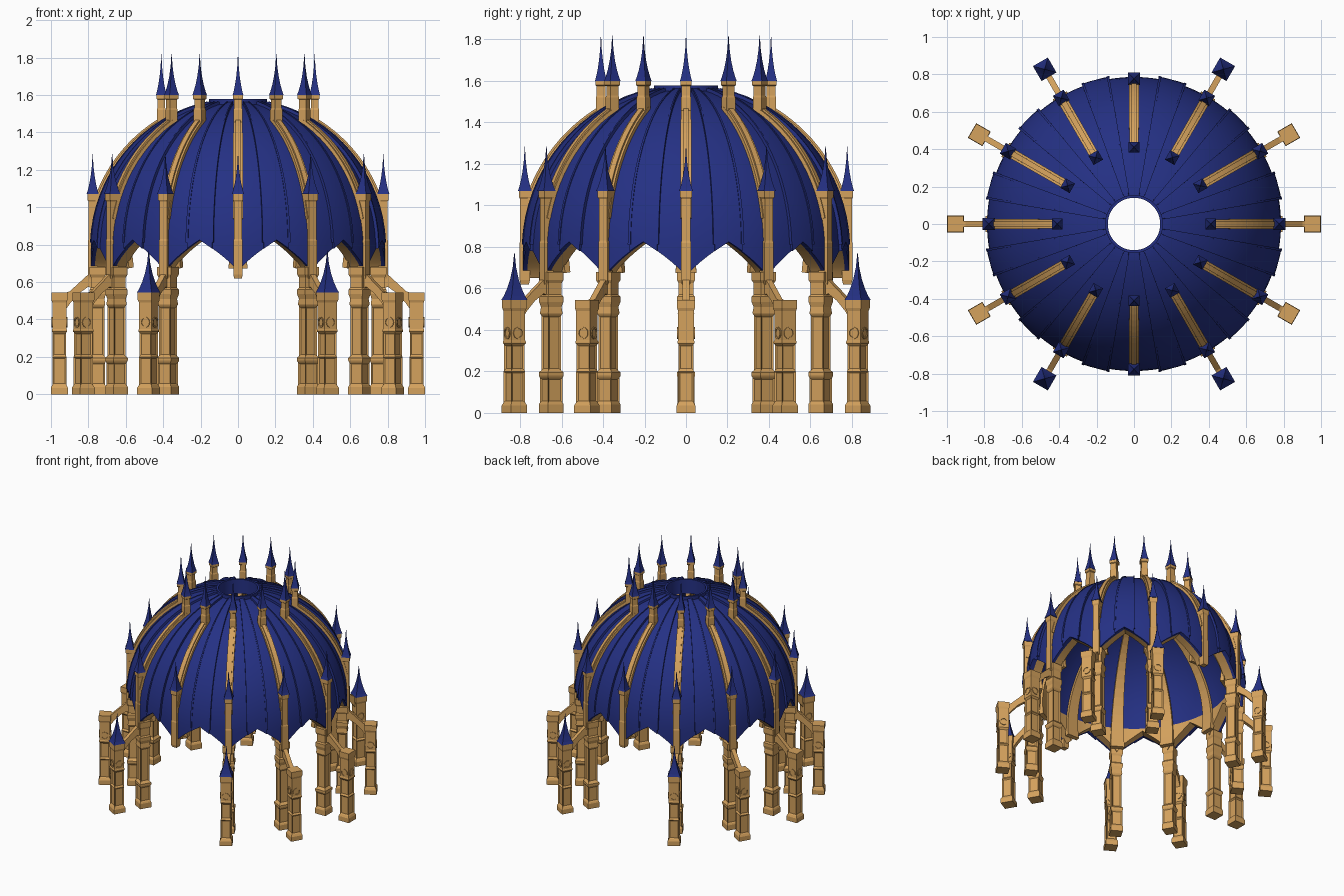
import bpy, bmesh, math
from mathutils import Vector

cube = bpy.data.objects.get("Cube")
if cube:
    bpy.data.objects.remove(cube, do_unlink=True)


def material(name, rgb):
    m = bpy.data.materials.new(name)
    m.use_nodes = True
    m.diffuse_color = (*rgb, 1)
    m.node_tree.nodes["Principled BSDF"].inputs["Base Color"].default_value = (*rgb, 1)
    return m


STONE = material("warm_stone", (0.66, 0.36, 0.11))
BLUE = material("deep_blue", (0.018, 0.03, 0.23))

ALL = [math.radians(30 * i) for i in range(12)]
COLUMNS = [a for i, a in enumerate(ALL) if i not in (3, 9)]      # open at front and back
SPIRED = [ALL[i] for i in (2, 4, 8, 10)]
CENTRE_Z = 0.78
HOLE = 0.14


def loft(bm, rings, cap=True, closed=False):
    """Join equal rings of points; returns the side faces of each segment."""
    loops = [[bm.verts.new(p) for p in ring] for ring in rings]
    pairs = list(zip(loops, loops[1:]))
    if closed:
        pairs.append((loops[-1], loops[0]))
    n = len(loops[0])
    segments = [[bm.faces.new((a[i], a[(i + 1) % n], b[(i + 1) % n], b[i]))
                 for i in range(n)] for a, b in pairs]
    if cap and not closed:
        bm.faces.new(loops[0])
        bm.faces.new(loops[-1])
    return segments


def stack(bm, r, levels, panels=()):
    """Square tower at radius r from (height, half width) levels."""
    corners = ((1, 1), (-1, 1), (-1, -1), (1, -1))
    segments = loft(bm, [[(r + sx * h, sy * h, z) for sx, sy in corners] for z, h in levels])
    bm.normal_update()
    bmesh.ops.recalc_face_normals(bm, faces=bm.faces)
    for p in panels:
        bmesh.ops.inset_individual(bm, faces=segments[p], thickness=0.012, depth=-0.007)


def sweep_rib(bm, inner, outer, phi0, phi1, w0, w1, steps=16):
    """Curved bar along a meridian of the dome."""
    rings = []
    for i in range(steps + 1):
        t = i / steps
        phi, w = phi0 + (phi1 - phi0) * t, (w0 + (w1 - w0) * t) / 2
        rings.append([(R * math.cos(phi), s * w, CENTRE_Z + R * math.sin(phi))
                      for R, s in ((inner, -1), (outer, -1), (outer, 1), (inner, 1))])
    loft(bm, rings)


def finish(name, bm, mats, angles=(0,), smooth=False):
    """Make one mesh and place it around the centre."""
    bmesh.ops.recalc_face_normals(bm, faces=bm.faces)
    mesh = bpy.data.meshes.new(name)
    bm.to_mesh(mesh)
    bm.free()
    for m in mats:
        mesh.materials.append(m)
    for i, a in enumerate(angles):
        ob = bpy.data.objects.new(name if len(angles) == 1 else f"{name}_{i + 1}", mesh)
        ob.rotation_euler.z = a
        bpy.context.collection.objects.link(ob)
    if smooth:
        bpy.ops.object.select_all(action='DESELECT')
        ob.select_set(True)
        bpy.context.view_layer.objects.active = ob
        bpy.ops.object.shade_smooth_by_angle(angle=math.radians(25))


# Dome shell: scalloped edge, raised middle gores, open crown
def meridian(R, phi):
    if phi < 0:
        return R, CENTRE_Z + R * phi
    return R * math.cos(phi), CENTRE_Z + R * math.sin(phi)


def dome_profile(deg):
    """Closed (radius, height) loop for one angle away from a rib."""
    R = 0.799 if abs(deg) > 10 else 0.786
    R_in = 0.70
    edge = 0.65 + 0.175 * (abs(deg) / 15) ** 0.75
    low = (edge - CENTRE_Z) / R
    top = math.acos((HOLE + 0.012) / R)
    top_in = math.acos(HOLE / R_in)
    pts = [meridian(R, low + (top - low) * i / 22) for i in range(23)]
    pts.append((HOLE, pts[-1][1]))
    pts += [meridian(R_in, top_in + (0.09 - top_in) * i / 20) for i in range(21)]
    pts += [(R_in, edge), (0.765, edge)]
    return pts


half = [0, 1.5, 3, 5, 7.5, 10, 10.05, 12.5]
sector = [-15] + [-d for d in reversed(half[1:])] + half
rings = []
for a in ALL:
    for d in sector:
        t = a + math.radians(d)
        rings.append([(r * math.cos(t), r * math.sin(t), z) for r, z in dome_profile(d)])
bm = bmesh.new()
for strip in loft(bm, rings, closed=True):
    for i, f in enumerate(strip):
        f.material_index = 0 if i in (44, 45) else 1   # stone spandrel and soffit
finish("dome", bm, (STONE, BLUE), smooth=True)

# Raised seams beside the middle gores
bm = bmesh.new()
sweep_rib(bm, 0.78, 0.803, 0.04, 1.36, 0.014, 0.006)
seams = [a + math.radians(s * 10) for a in ALL for s in (-1, 1)]
finish("gore_seam", bm, (BLUE,), seams)

# Crown rim around the opening
bm = bmesh.new()
loft(bm, [[(r * math.cos(k * math.tau / 48), r * math.sin(k * math.tau / 48), z)
           for k in range(48)]
          for r, z in ((0.155, 1.55), (0.155, 1.578), (HOLE, 1.578), (HOLE, 1.55))], closed=True)
finish("crown_rim", bm, (BLUE,), smooth=True)

# Outer ribs with a narrow spine
bm = bmesh.new()
sweep_rib(bm, 0.77, 0.804, 0.2, 1.04, 0.054, 0.05)
sweep_rib(bm, 0.77, 0.813, 0.2, 1.04, 0.03, 0.026)
finish("outer_rib", bm, (STONE,), ALL)

# Inner ribs
bm = bmesh.new()
sweep_rib(bm, 0.68, 0.71, -0.15, 1.36, 0.10, 0.03)
finish("inner_rib", bm, (STONE,), ALL)

# Upper and lower pinnacle posts on every rib
bm = bmesh.new()
stack(bm, 0.41, [(1.40, .024), (1.52, .024), (1.53, .021), (1.575, .021), (1.58, .027), (1.6, .027)])
finish("upper_post", bm, (STONE,), ALL)
bm = bmesh.new()
stack(bm, 0.777, [(0.62, .020), (0.64, .025), (0.82, .025), (0.83, .022), (1.03, .022),
                  (1.04, .028), (1.07, .028)])
finish("lower_post", bm, (STONE,), ALL)


# Concave four-sided spires
def spire(name, r, base, height, h, angles):
    bm = bmesh.new()
    shape = ((0, 1), (.08, .82), (.25, .55), (.45, .32), (.7, .13), (1, .02))
    stack(bm, r, [(base + height * z, h * w) for z, w in shape])
    finish(name, bm, (BLUE,), angles)


spire("upper_spire", 0.41, 1.6, 0.22, 0.029, ALL)
spire("lower_spire", 0.777, 1.07, 0.215, 0.033, ALL)
spire("pillar_spire", 0.955, 0.545, 0.225, 0.046, SPIRED)

# Inner columns
bm = bmesh.new()
stack(bm, 0.75, [(0, .044), (.04, .044), (.05, .040), (.17, .040), (.18, .044), (.195, .044),
                 (.205, .035), (.47, .035), (.48, .040), (.51, .036), (.535, .043), (.56, .043),
                 (.57, .036), (.625, .036), (.64, .043), (.68, .043)], panels=(2, 6))
finish("inner_column", bm, (STONE,), COLUMNS)

# Outer buttress pillars with ring ornaments
bm = bmesh.new()
stack(bm, 0.955, [(0, .045), (.035, .045), (.05, .038), (.20, .038), (.205, .036), (.33, .036),
                  (.335, .040), (.345, .040), (.35, .038), (.43, .038), (.49, .038),
                  (.505, .043), (.545, .043)], panels=(2, 4))
for k in range(4):
    out = Vector((math.cos(k * math.pi / 2), math.sin(k * math.pi / 2), 0))
    side = Vector((-out.y, out.x, 0))
    centre = Vector((0.955, 0, 0.385))
    loft(bm, [[centre + out * d + side * (r * math.cos(j * math.tau / 16))
               + Vector((0, 0, r * math.sin(j * math.tau / 16))) for j in range(16)]
              for r, d in ((.029, .036), (.029, .043), (.021, .043), (.021, .036))], closed=True)
finish("buttress_pillar", bm, (STONE,), COLUMNS)

# Flying buttresses
bm = bmesh.new()
arm = ((.93, .44), (.93, .54), (.90, .55), (.78, .66), (.77, .66), (.77, .56), (.80, .575),
       (.85, .54), (.895, .49))
loft(bm, [[(r, y, z) for r, z in arm] for y in (-.016, .016)])
finish("flying_buttress", bm, (STONE,), COLUMNS)
